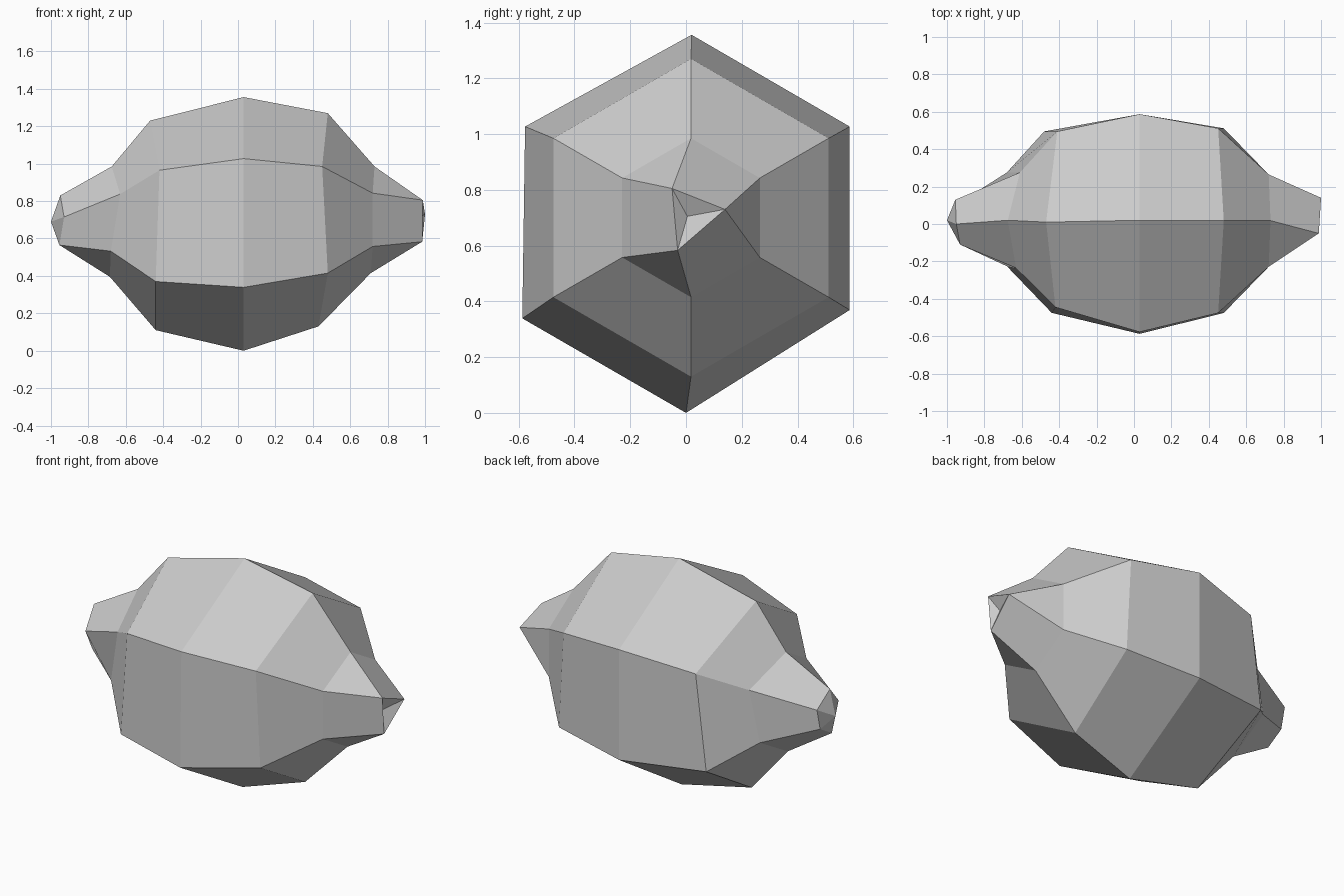
import bpy
import bmesh
from math import sin, cos, pi
from mathutils import Vector

if "Cube" in bpy.data.objects:
    bpy.data.objects.remove(bpy.data.objects["Cube"])


def hexagon(xs, centre_y, centre_z, radius, nudges=None):
    """Six corners, from the top round through the front, with a ragged x."""
    corners = []
    for i, x in enumerate(xs):
        angle = i * pi / 3
        corner = Vector((x, centre_y - radius * sin(angle), centre_z + radius * cos(angle)))
        if nudges and i in nudges:
            corner += Vector(nudges[i])
        corners.append(corner)
    return corners


def bridge(bm, first, second):
    """Join two rings with faces; corners shared in a ring make triangles."""
    count = len(first)
    for i in range(count):
        j = (i + 1) % count
        loop = [first[i], first[j], second[j], second[i]]
        corners = list(dict.fromkeys(loop))
        if len(corners) > 2:
            bm.faces.new(corners)


def cap(bm, ring, apex):
    """Close a ring with a fan of triangles round one point."""
    corners = list(dict.fromkeys(ring))
    for a, b in zip(corners, corners[1:] + corners[:1]):
        bm.faces.new((a, b, apex))


# Main bulging body, from the blunt right tip to the left tip
body_rings = [
    hexagon((-0.675, -0.63, -0.68, -0.685, -0.68, -0.61), 0.02, 0.69, 0.295,
            {2: (0, 0.01, -0.01)}),
    hexagon((-0.47, -0.42, -0.44, -0.44, -0.48, -0.41), 0.01, 0.67, 0.56,
            {1: (0, 0.03, 0.015), 2: (0, 0, -0.02), 4: (0, 0, 0.01), 5: (0, 0, 0.015)}),
    hexagon([0.03] * 6, 0, 0.678, 0.678,
            {0: (0, 0.02, 0), 1: (0, 0.01, 0.01), 4: (0, 0, 0.03), 5: (0, 0, 0.01)}),
    hexagon((0.48, 0.45, 0.48, 0.43, 0.48, 0.45), 0.018, 0.7, 0.57),
    hexagon((0.73, 0.72, 0.72, 0.71, 0.72, 0.72), 0.018, 0.7, 0.285),
]

bm = bmesh.new()
rings = [[bm.verts.new(p) for p in ring] for ring in body_rings]

# Pointed tip: five corners, the two lowest front ones merged
top, front, under, back_low, back = [bm.verts.new(p) for p in (
    (-0.95, 0, 0.83), (-0.93, -0.11, 0.715), (-0.955, -0.01, 0.565),
    (-0.955, 0.1, 0.63), (-0.955, 0.13, 0.755))]
pointed_ring = [top, front, under, under, back_low, back]

# Blunt tip: the six sides merge in pairs to a dented triangle
upper, rear, lower = [bm.verts.new(p) for p in (
    (0.988, -0.05, 0.805), (1, 0.14, 0.73), (0.985, -0.03, 0.583))]
blunt_ring = [upper, upper, lower, lower, rear, rear]

chain = [pointed_ring] + rings + [blunt_ring]
for first, second in zip(chain, chain[1:]):
    bridge(bm, first, second)
cap(bm, pointed_ring, bm.verts.new((-1, 0.02, 0.69)))
cap(bm, blunt_ring, bm.verts.new((0.95, 0.005, 0.705)))
bmesh.ops.recalc_face_normals(bm, faces=bm.faces)

# Rest the body on the ground
lowest = min(v.co.z for v in bm.verts)
bmesh.ops.translate(bm, verts=bm.verts, vec=(0, 0, -lowest))

mesh = bpy.data.meshes.new("fruit_body")
bm.to_mesh(mesh)
bm.free()
fruit = bpy.data.objects.new("fruit_body", mesh)
bpy.context.collection.objects.link(fruit)

# Plain pale grey skin
skin = bpy.data.materials.new("pale_grey")
skin.use_nodes = True
colour = (0.6, 0.6, 0.6, 1)
skin.diffuse_color = colour
skin.node_tree.nodes["Principled BSDF"].inputs["Base Color"].default_value = colour
mesh.materials.append(skin)
